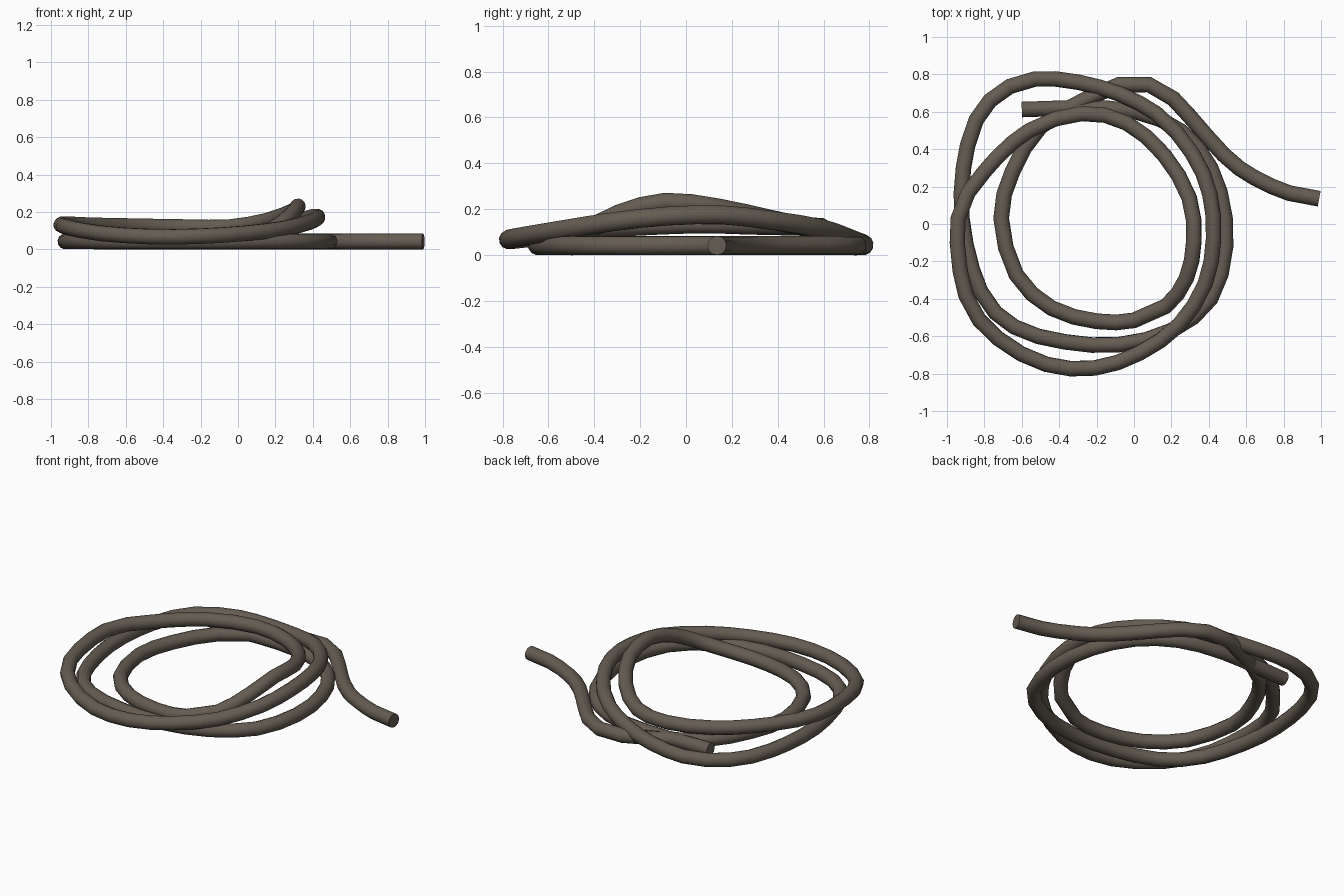
import bpy
from mathutils import Vector

RADIUS = 0.042
SEGMENT = 0.13

# Path of the rope; points with only x, y rest on the ground
TAIL_AND_INNER_LOOP = [
    (0.99, 0.135), (0.83, 0.165), (0.64, 0.25), (0.48, 0.37), (0.21, 0.67),
    (0.08, 0.745), (-0.08, 0.745), (-0.25, 0.67), (-0.50, 0.52), (-0.65, 0.28),
    (-0.71, 0.03), (-0.63, -0.27), (-0.44, -0.45), (-0.20, -0.52),
]
RAISED_LOOPS = [
    (0.00, -0.515, 0.055), (0.17, -0.44, 0.10), (0.28, -0.29, 0.18), (0.32, -0.09, 0.23),
    (0.295, 0.14, 0.205), (0.16, 0.37, 0.155), (-0.04, 0.54, 0.12), (-0.28, 0.59, 0.12),
    (-0.56, 0.50, 0.125), (-0.80, 0.28, 0.13), (-0.94, 0.03, 0.135),
    (-0.90, -0.38, 0.115), (-0.73, -0.61, 0.085), (-0.47, -0.75, 0.068),
    (-0.21, -0.77, 0.07), (0.03, -0.69, 0.085), (0.24, -0.54, 0.11), (0.38, -0.32, 0.145),
    (0.425, -0.08, 0.17), (0.405, 0.16, 0.175), (0.31, 0.38, 0.15), (0.12, 0.59, 0.115),
    (-0.18, 0.73, 0.065),
]
GROUND_LOOP = [
    (-0.53, 0.775), (-0.77, 0.66), (-0.89, 0.42), (-0.92, 0.03), (-0.82, -0.36),
    (-0.64, -0.55), (-0.37, -0.63), (-0.08, -0.645), (0.20, -0.57), (0.41, -0.40),
    (0.49, -0.12), (0.46, 0.17), (0.34, 0.41), (0.14, 0.56), (-0.15, 0.62), (-0.60, 0.612),
]


def smooth_path(points):
    """Catmull-Rom resampling through the given points."""
    p = [Vector(q) if len(q) == 3 else Vector((*q, RADIUS)) for q in points]
    p = [p[0] * 2 - p[1]] + p + [p[-1] * 2 - p[-2]]
    out = []
    for a, b, c, d in zip(p, p[1:], p[2:], p[3:]):
        steps = max(1, round((c - b).length / SEGMENT))
        for i in range(steps):
            t = i / steps
            out.append(0.5 * (2 * b + (c - a) * t + (2 * a - 5 * b + 4 * c - d) * t ** 2
                              + (3 * b - a - 3 * c + d) * t ** 3))
    return out + [p[-2]]


# Rope: round tube swept along the path, with closed ends
curve = bpy.data.curves.new("coiled_rope", "CURVE")
curve.dimensions = "3D"
curve.bevel_depth = RADIUS
curve.bevel_resolution = 4
curve.use_fill_caps = True
pts = smooth_path(TAIL_AND_INNER_LOOP + RAISED_LOOPS + GROUND_LOOP)
spline = curve.splines.new("POLY")
spline.points.add(len(pts) - 1)
for sp, co in zip(spline.points, pts):
    sp.co = (*co, 1.0)

rope = bpy.data.objects.new("coiled_rope", curve)
bpy.context.collection.objects.link(rope)
mat = bpy.data.materials.new("dark grey brown")
mat.diffuse_color = (0.13, 0.108, 0.085, 1.0)
curve.materials.append(mat)

bpy.context.view_layer.objects.active = rope
rope.select_set(True)
bpy.ops.object.convert(target="MESH")
bpy.ops.object.shade_smooth_by_angle(angle=0.6)
